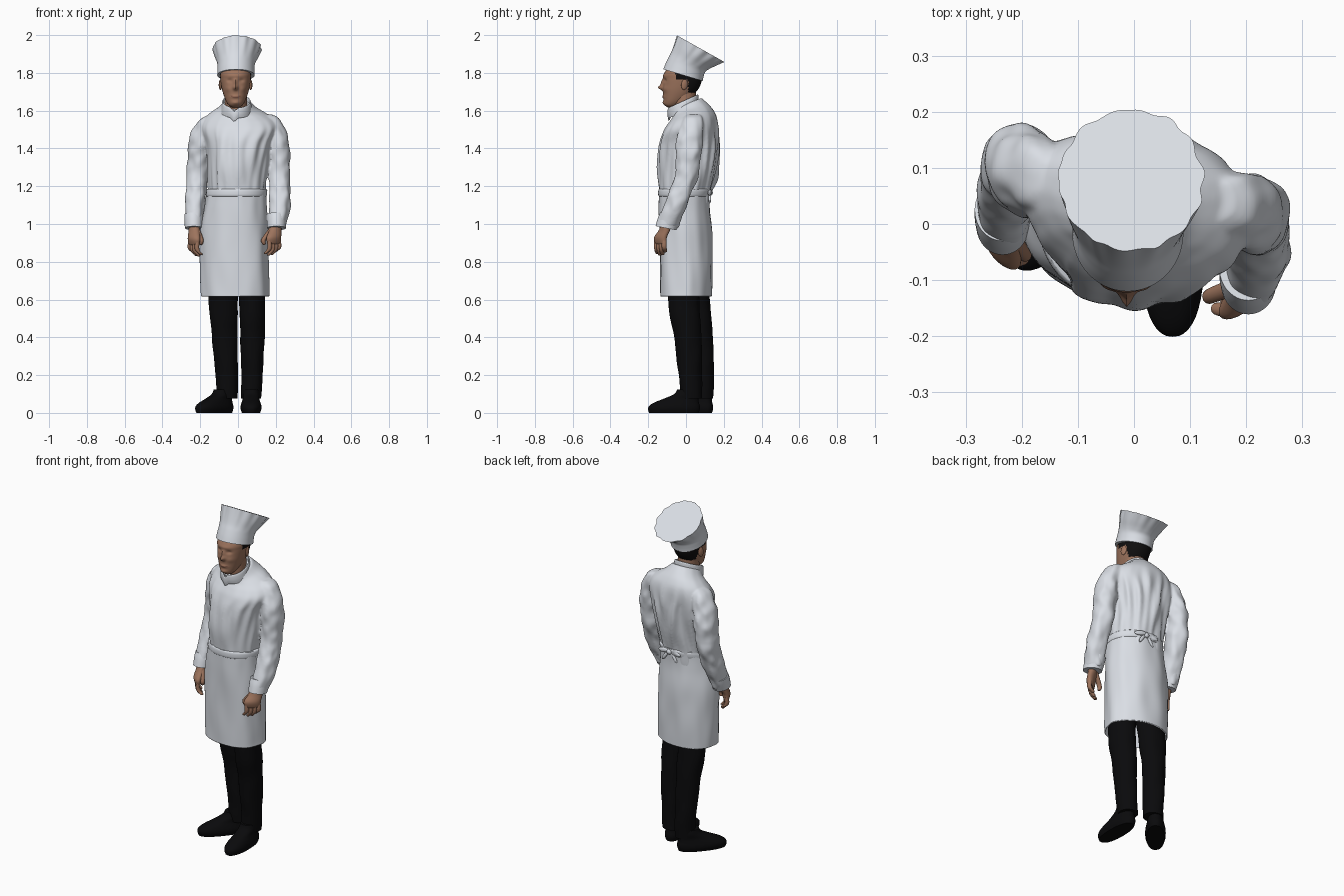
import bpy, bmesh, math
from mathutils import Vector, noise


def material(name, rgb):
    m = bpy.data.materials.new(name)
    m.diffuse_color = (*rgb, 1)
    return m


WHITE = material("white cloth", (0.70, 0.73, 0.78))
SKIN = material("skin", (0.34, 0.175, 0.11))
LIPS = material("lips", (0.24, 0.105, 0.07))
BLACK = material("black cloth", (0.003, 0.003, 0.0035))
HAIR = material("dark hair", (0.005, 0.0045, 0.0045))


def spline(a, b, c, d, t):
    return tuple(0.5 * (2 * q + (r - p) * t + (2 * p - 5 * q + 4 * r - s) * t * t
                        + (3 * q - p - 3 * r + s) * t ** 3) for p, q, r, s in zip(a, b, c, d))


def loft(name, rings, mat, n=48, sub=5, rot=0, p=2, warp=None, caps=True):
    """Stack of (z, centre x, centre y, radius x, radius y, tilt) rings, smoothly joined."""
    rings = [tuple(r) + (0,) * (6 - len(r)) for r in rings]
    last = len(rings) - 1
    dense = []
    for i in range(last):
        four = (rings[max(i - 1, 0)], rings[i], rings[i + 1], rings[min(i + 2, last)])
        dense += [spline(*four, k / sub) for k in range(sub)]
    dense.append(rings[-1])
    bm = bmesh.new()
    co, si = math.cos(math.radians(rot)), math.sin(math.radians(rot))
    loops = []
    for z, cx, cy, rx, ry, tilt in dense:
        loop = []
        for k in range(n):
            a = 2 * math.pi * k / n
            c, s = math.cos(a), math.sin(a)
            w = warp(a, z) if warp else 1
            x = rx * w * math.copysign(abs(c) ** (2 / p), c)
            y = ry * w * math.copysign(abs(s) ** (2 / p), s)
            x, y = x * co - y * si, x * si + y * co
            loop.append(bm.verts.new((cx + x, cy + y, z + tilt * y)))
        loops.append(loop)
    for lo, hi in zip(loops, loops[1:]):
        for k in range(n):
            bm.faces.new((lo[k], lo[(k + 1) % n], hi[(k + 1) % n], hi[k]))
    if caps:
        bm.faces.new(loops[0][::-1])
        bm.faces.new(loops[-1])
    bmesh.ops.recalc_face_normals(bm, faces=bm.faces)
    me = bpy.data.meshes.new(name)
    bm.to_mesh(me)
    bm.free()
    me.materials.append(mat)
    ob = bpy.data.objects.new(name, me)
    bpy.context.collection.objects.link(ob)
    return ob


def folds(amp, around, up, seed):
    """Cloth wrinkles as a radius factor."""
    return lambda a, z: 1 + amp * noise.noise(
        Vector((math.cos(a) * around + seed, math.sin(a) * around, z * up)))


def ball(name, loc, radii, mat, rot=(0, 0, 0)):
    me = bpy.data.meshes.new(name)
    bm = bmesh.new()
    bmesh.ops.create_uvsphere(bm, u_segments=20, v_segments=12, radius=1)
    bm.to_mesh(me)
    bm.free()
    me.materials.append(mat)
    ob = bpy.data.objects.new(name, me)
    ob.location, ob.scale, ob.rotation_euler = loc, radii, rot
    bpy.context.collection.objects.link(ob)


# jacket, with an overlapping front panel and vertical folds on the back
jacket_folds = folds(0.11, 4.2, 5, 5)


def jacket_warp(a, z):
    c, front = math.cos(a), math.sin(a) < 0
    panel = 0.045 * max(0, (0.65 - c) / 1.15) if front and c > -0.52 else 0
    fade = max(0.15, min(1, (1.58 - z) / 0.12))
    return 1 + (jacket_folds(a, z) - 1) * fade * (0.7 if front else 1.1) + panel * fade


jacket = loft("jacket", [(1.08, -.01, -.008, .15, .122), (1.18, -.005, -.004, .152, .134),
                         (1.30, 0, .008, .163, .154), (1.42, .005, .018, .178, .154),
                         (1.50, .01, .028, .205, .142, .05), (1.55, .008, .036, .190, .125, .12),
                         (1.585, .002, .036, .150, .105, .2), (1.61, -.003, .022, .105, .092, .3),
                         (1.635, -.007, .0, .076, .082, .4)],
              WHITE, n=96, sub=8, rot=-10, p=2.05, warp=jacket_warp)

# sleeves, each ending in a cuff
SLEEVES = {
    "right": [(1.572, -.150, .080, .022, .035), (1.55, -.164, .085, .042, .060), (1.50, -.182, .092, .057, .074),
              (1.44, -.195, .097, .061, .079), (1.35, -.207, .103, .059, .076), (1.25, -.216, .098, .058, .070),
              (1.15, -.224, .070, .055, .066, -.15), (1.07, -.229, .036, .050, .060, -.2),
              (0.99, -.234, .003, .045, .052, -.2)],
    "left": [(1.580, .155, .042, .022, .035), (1.558, .172, .038, .044, .056), (1.50, .192, .030, .058, .066),
             (1.44, .210, .022, .061, .068), (1.35, .219, .013, .059, .065), (1.25, .219, .000, .057, .062),
             (1.15, .222, -.034, .057, .060, -.15), (1.07, .219, -.066, .054, .058, -.2),
             (0.99, .204, -.100, .047, .055, -.2)]}
sleeves = []
for side, rings in SLEEVES.items():
    sleeves.append(loft(side + "_sleeve", rings, WHITE, n=40, sub=8, warp=folds(0.17, 1.5, 17, 3)))
    z, x, y, rx, ry, tilt = rings[-1]
    loft(side + "_cuff", [(z + .06, x, y + .022, rx + .005, ry + .003, tilt),
                          (z + .03, x, y + .01, rx + .005, ry + .004, tilt),
                          (z - .012, x, y - .006, rx + .002, ry, tilt)], WHITE)

# fuse sleeves and body into one garment with soft shoulder seams
for ob in sleeves + [jacket]:
    ob.select_set(True)
bpy.context.view_layer.objects.active = jacket
bpy.ops.object.join()
fuse = jacket.modifiers.new("fuse", 'REMESH')
fuse.mode, fuse.voxel_size, fuse.use_smooth_shade = 'VOXEL', 0.006, True
soften = jacket.modifiers.new("soften", 'SMOOTH')
soften.factor, soften.iterations = 0.5, 4

# standing collar, higher at the back, with an open notch in front
collar = loft("collar", [(1.595, -.008, -.006, .084, .086, .4), (1.618, -.008, -.014, .080, .083, .42),
                         (1.645, -.008, -.016, .076, .081, .45), (1.646, -.008, -.016, .070, .075, .45),
                         (1.60, -.008, -.012, .070, .075, .42)], WHITE, n=72, caps=False)
for v in collar.data.vertices:
    if v.co.y < -.05:
        v.co.z -= max(0, .02 - .9 * abs(v.co.x + .02))

# apron skirt with a hollow hem, waistband and bow at the back
loft("apron_skirt", [(0.75, -.015, 0, .165, .125), (0.63, -.015, 0, .172, .130),
                     (0.62, -.015, 0, .179, .137), (0.64, -.016, 0, .180, .138),
                     (0.78, -.018, 0, .181, .139),
                     (0.95, -.019, -.002, .179, .138), (1.07, -.014, -.008, .167, .135),
                     (1.15, -.008, -.008, .160, .135), (1.185, -.006, -.006, .158, .137)],
     WHITE, n=72, sub=6, rot=-8, p=2.08, warp=folds(0.045, 2.4, 4.5, 9))
loft("waistband", [(1.145, -.008, -.008, .156, .132), (1.152, -.008, -.008, .161, .138),
                   (1.178, -.006, -.006, .161, .140), (1.186, -.006, -.006, .156, .135)],
     WHITE, rot=-8, p=2.08, sub=3)
ball("bow_knot", (.02, .130, 1.165), (.016, .012, .015), WHITE)
for side in (-1, 1):
    ball("bow_loop", (.02 + side * .04, .126, 1.166), (.038, .009, .014), WHITE, (0, side * .2, -.2))
    ball("bow_tail", (.02 + side * .03, .126, 1.135), (.010, .007, .032), WHITE, (0, -side * .6, 0))


# hands: palm, four curled fingers and a thumb
def hand(side, wrist, index, pinky, thumb):
    w, i, k = Vector(wrist), Vector(index), Vector(pinky)
    mid, row = (i + k) / 2, k - i
    turn = math.degrees(math.atan2(row.y, row.x))
    half = row.length / 2
    loft(side + "_palm", [(w.z, w.x, w.y, .030, .026), (w.z - .035, *(w.lerp(mid, .4).xy), half + .006, .024),
                          (mid.z + .03, *mid.xy, half + .014, .023), (mid.z, *mid.xy, half + .011, .017),
                          (mid.z - .008, *mid.xy, half, .010)], SKIN, n=24, rot=turn)
    inward = Vector((-math.copysign(.018, w.x), .004))
    for f, drop in enumerate((.060, .068, .064, .050)):
        b = i.lerp(k, f / 3)
        tip = b.xy + inward
        loft(f"{side}_finger", [(b.z + .015, *b.xy, .012, .013), (b.z - drop * .5, *(b.xy - inward * .1), .012, .013),
                                (b.z - drop * .9, *tip, .010, .011), (b.z - drop, *tip, .004, .004)],
             SKIN, n=12, sub=3)
    t = Vector(thumb)
    base = w.lerp(t, .35)
    loft(side + "_thumb", [(w.z - .02, *base.xy, .014, .016), (t.z + .03, *t.xy, .013, .014),
                           (t.z + .006, *t.xy, .010, .011), (t.z, *t.xy, .004, .004)], SKIN, n=12, sub=4)


hand("right", (-.232, -.005, 1.0), (-.215, -.066, .895), (-.252, -.022, .895), (-.196, -.052, .89))
hand("left", (.203, -.102, 1.0), (.165, -.155, .90), (.215, -.115, .90), (.137, -.128, .89))

# trousers and shoes
LEGS = {
    "right": [(.075, -.055, .092, .054, .052), (.2, -.060, .090, .058, .057), (.4, -.071, .082, .067, .062),
              (.6, -.080, .056, .079, .068), (.72, -.075, .035, .075, .07)],
    "left": [(.075, .070, .030, .054, .056), (.2, .074, .022, .055, .061), (.4, .076, .010, .064, .074),
             (.6, .073, -.014, .070, .082), (.72, .070, -.008, .072, .08)]}
for side, rings in LEGS.items():
    loft(side + "_trouser_leg", rings, BLACK, n=32, sub=8, warp=folds(0.09, 1.2, 9, 7))
SOLE = [(.0, 0, .048, .131), (.02, 0, .055, .137), (.037, .003, .055, .134), (.055, .014, .050, .118),
        (.075, .038, .044, .092), (.10, .066, .044, .064), (.125, .074, .040, .056)]
for side, x, y, turn in (("right", -.126, .030, -40), ("left", .069, -.064, 0)):
    s, c = math.sin(math.radians(turn)), math.cos(math.radians(turn))
    loft(side + "_shoe", [(z, x - back * s, y + back * c, w, l) for z, back, w, l in SOLE],
         BLACK, n=40, sub=4, rot=turn, p=2.3)

# neck and head
loft("neck", [(1.55, -.010, .0, .062, .064), (1.62, -.010, -.008, .058, .062),
              (1.72, -.012, -.010, .058, .062)], SKIN, n=32)
# rows: height, face front y, back y, half width
HEAD = [(1.618, -.098, -.045, .022), (1.63, -.113, -.03, .037), (1.65, -.118, .0, .050),
        (1.68, -.120, .035, .062), (1.71, -.121, .062, .071), (1.74, -.121, .078, .077),
        (1.77, -.119, .084, .081), (1.80, -.114, .080, .082), (1.84, -.09, .06, .07)]
head = loft("head", [(z, -.013, (f + b) / 2, w, (b - f) / 2) for z, f, b, w in HEAD],
            SKIN, n=80, sub=8, p=2.2)
# face features: x, z, spread x, spread z, push along y
FEATURES = [(0, 1.722, .012, .013, -.025), (0, 1.748, .009, .020, -.012), (-.031, 1.760, .014, .010, .008),
            (.031, 1.760, .014, .010, .008), (0, 1.785, .045, .010, -.004), (0, 1.674, .022, .008, -.006),
            (0, 1.642, .020, .010, -.007), (-.04, 1.715, .017, .016, -.005), (.04, 1.715, .017, .016, -.005)]
for v in head.data.vertices:
    if v.co.y < -.04:
        v.co.y += sum(d * math.exp(-((v.co.x + .013 - x) / sx) ** 2 - ((v.co.z - z) / sz) ** 2)
                      for x, z, sx, sz, d in FEATURES)
head.data.materials.append(HAIR)
head.data.materials.append(LIPS)
for f in head.data.polygons:
    x, y, z = f.center
    if (y > .012 and z > 1.695) or (y > -.055 and z > 1.768):
        f.material_index = 1
    elif y < -.09 and abs(x + .013) < .026 and abs(z - 1.672 - 8 * (x + .013) ** 2) < .004:
        f.material_index = 2
for side in (-1, 1):
    ball("ear", (-.013 + side * .079, -.008, 1.738), (.009, .018, .029), SKIN, (-.15, 0, side * .3))


# pleated hat, leaning back and flaring to a scalloped flat top
def pleats(a, z):
    flare = max(0, min(1, (z - 1.845) / .08))
    return 1 + flare * (.012 * math.sin(14 * a) + .05 * noise.noise(Vector((4 * math.cos(a), 4 * math.sin(a), 2))))


loft("hat", [(1.788, -.011, -.016, .099, .104, -.3), (1.814, -.011, -.008, .098, .101, -.33),
             (1.842, -.010, .004, .098, .098, -.38), (1.865, -.009, .022, .104, .100, -.45),
             (1.895, -.007, .048, .117, .110, -.52), (1.928, -.005, .078, .129, .125, -.56)],
     WHITE, n=112, sub=6, warp=pleats)

# smooth surfaces, crisp hems
bpy.ops.object.select_all(action='SELECT')
bpy.context.view_layer.objects.active = head
bpy.ops.object.shade_smooth_by_angle(angle=math.radians(45))
